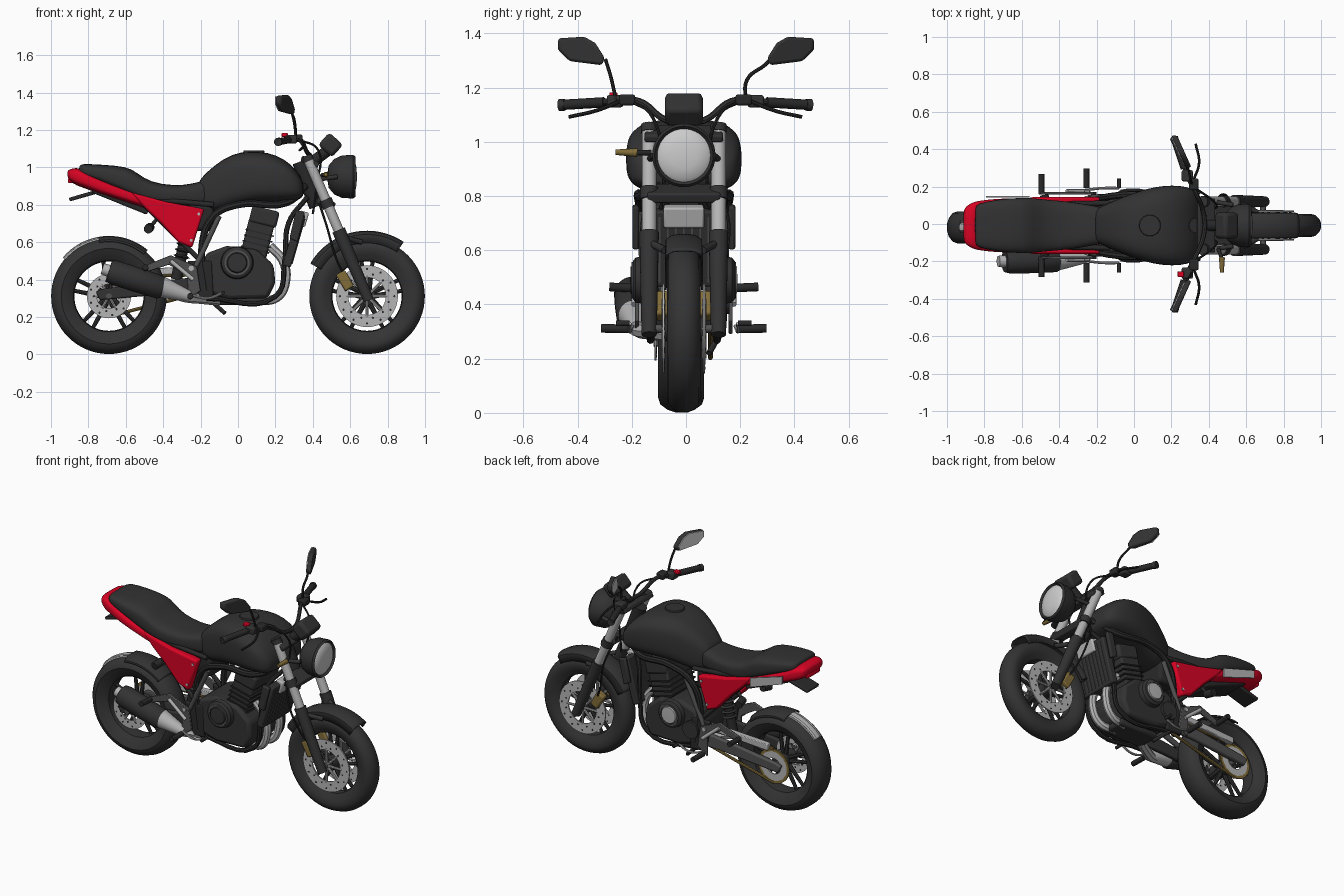
import bpy, bmesh, math
from mathutils import Vector as V

if "Cube" in bpy.data.objects:
    bpy.data.objects.remove(bpy.data.objects["Cube"])

def material(name, *c):
    m = bpy.data.materials.new(name)
    m.diffuse_color = (*c, 1)
    m.use_nodes = True
    m.node_tree.nodes["Principled BSDF"].inputs["Base Color"].default_value = m.diffuse_color
    return m

BODY = material("satin black", .032, .032, .032)
TYRE = material("tyre rubber", .034, .034, .034)
BLACK = material("frame black", .022, .022, .022)
STEEL = material("steel", .46, .46, .46)
LENS = material("clear lens", .6, .6, .6)
RED = material("red paint", .68, .001, .017)
BRASS = material("brass", .22, .15, .04)
GREY = material("engine grey", .08, .08, .08)
YC = -.008  # centre plane of the bike

def mesh(name, verts, faces, mat, bevel=0, solid=0):
    bm = bmesh.new()
    vs = [bm.verts.new(v) for v in verts]
    for f in faces:
        bm.faces.new([vs[i] for i in f])
    bmesh.ops.remove_doubles(bm, verts=bm.verts, dist=1e-5)
    bmesh.ops.recalc_face_normals(bm, faces=bm.faces)
    me = bpy.data.meshes.new(name)
    bm.to_mesh(me)
    bm.free()
    me.materials.append(mat)
    ob = bpy.data.objects.new(name, me)
    bpy.context.collection.objects.link(ob)
    if solid:
        m = ob.modifiers.new("thickness", 'SOLIDIFY')
        m.thickness = solid
    if bevel:
        m = ob.modifiers.new("bevel", 'BEVEL')
        m.width, m.segments = bevel, 2
    return ob

def lathe(name, prof, c, d, mat, seg=40, a0=0, a1=360, solid=0):
    """Revolve (radius, offset) points about direction d through c."""
    c, d = V(c), V(d).normalized()
    u = V((1, 0, 0)) if abs(d.x) < .9 else V((0, 1, 0))
    u = (u - d * u.dot(d)).normalized()
    w = u.cross(d)
    n = len(prof)
    verts = []
    for i in range(seg + 1):
        t = math.radians(a0 + (a1 - a0) * i / seg)
        verts += [c + (u * math.cos(t) + w * math.sin(t)) * r + d * a for r, a in prof]
    faces = [(i*n+j, i*n+j+1, i*n+n+j+1, i*n+n+j) for i in range(seg) for j in range(n - 1)]
    return mesh(name, verts, faces, mat, solid=solid)

def rod(name, p, q, r, mat, r2=None, seg=16):
    L = (V(q) - V(p)).length
    r2 = r if r2 is None else r2
    return lathe(name, [(0, 0), (r, 0), (r2, L), (0, L)], p, V(q) - V(p), mat, seg)

def tube(name, pts, r, mat):
    cu = bpy.data.curves.new(name, 'CURVE')
    cu.dimensions, cu.bevel_depth, cu.bevel_resolution, cu.use_fill_caps = '3D', r, 2, True
    cu.resolution_u = 6
    sp = cu.splines.new('BEZIER')
    sp.bezier_points.add(len(pts) - 1)
    for b, p in zip(sp.bezier_points, pts):
        b.co = p
        b.handle_left_type = b.handle_right_type = 'AUTO'
    cu.materials.append(mat)
    ob = bpy.data.objects.new(name, cu)
    bpy.context.collection.objects.link(ob)
    bpy.ops.object.select_all(action='DESELECT')
    ob.select_set(True)
    bpy.context.view_layer.objects.active = ob
    bpy.ops.object.convert(target='MESH')

def prism(name, outline, a0, a1, mat, axis='y', bevel=0, shear=None):
    put = (lambda u, v, a: (u, a, v)) if axis == 'y' else (lambda u, v, a: (a + (shear(u) if shear else 0), u, v))
    n = len(outline)
    verts = [put(u, v, a) for a in (a0, a1) for u, v in outline]
    faces = [tuple(range(n)), tuple(range(n, 2*n))] + [(i, (i+1) % n, n + (i+1) % n, n+i) for i in range(n)]
    return mesh(name, verts, faces, mat, bevel)

def box(name, c, size, mat, tilt=0, bevel=.008):
    """Box leaning by tilt degrees in the side plane."""
    t, (x, y, z) = math.radians(tilt), c
    hx, hy, hz = (s / 2 for s in size)
    out = [(x + a*math.cos(t) + b*math.sin(t), z - a*math.sin(t) + b*math.cos(t))
           for a, b in ((-hx, -hz), (hx, -hz), (hx, hz), (-hx, hz))]
    return prism(name, out, y - hy, y + hy, mat, bevel=bevel)

def loft(name, secs, mat, p=.6, seg=32, sub=1):
    """Skin rounded sections (x, bottom, top, half width)."""
    verts = []
    for x, zb, zt, hw in secs:
        for k in range(seg):
            t = 2 * math.pi * k / seg
            c, s = math.cos(t), math.sin(t)
            verts.append((x, YC + hw * math.copysign(abs(c)**p, c),
                          (zb+zt)/2 + (zt-zb)/2 * math.copysign(abs(s)**p, s)))
    n = len(secs)
    faces = [(i*seg+k, i*seg+(k+1) % seg, (i+1)*seg+(k+1) % seg, (i+1)*seg+k) for i in range(n-1) for k in range(seg)]
    faces += [tuple(range(seg)), tuple(range((n-1)*seg, n*seg))]
    ob = mesh(name, verts, faces, mat)
    m = ob.modifiers.new("smooth", 'SUBSURF')
    m.levels = m.render_levels = sub

# Wheels
def wheel(tag, x, y, hw):
    c = (x, y, .311)
    half = [(.2, .65), (.225, .85), (.255, 1), (.28, .9), (.3, .58), (.309, .25)]
    lathe(tag + "_tyre", [(r, -a*hw) for r, a in half] + [(r, a*hw) for r, a in half[::-1]], c, (0, 1, 0), TYRE, 64)
    rim = [(.19, -.5), (.212, -.7), (.212, .7), (.19, .5), (.185, 0), (.19, -.5)]
    lathe(tag + "_rim", [(r, a*hw) for r, a in rim], c, (0, 1, 0), BODY, 64)
    rod(tag + "_hub", (x, y-.07, .311), (x, y+.07, .311), .045, BODY, seg=24)
    rod(tag + "_axle", (x, y-.13, .311), (x, y+.13, .311), .016, GREY)
    for k in range(5):
        for o in (-9, 9):
            t = math.radians(90 + 72*k + o)
            t0 = t + math.radians(o)
            rod(tag + "_spoke", (x + .035*math.cos(t0), y, .311 + .035*math.sin(t0)),
                (x + .2*math.cos(t), y, .311 + .2*math.sin(t)), .014, BODY, .01, 8)

def disc(tag, x, y, r, ri, n):
    lathe(tag, [(ri, -.004), (r, -.004), (r, .004), (ri, .004), (ri, -.004)], (x, y, .311), (0, 1, 0), STEEL, 48)
    for k in range(n):  # drilled holes and carrier arms
        t = 2 * math.pi * k / n
        rr = ri + (r - ri) * (.3 if k % 2 else .7)
        h = (x + rr*math.cos(t), y, .311 + rr*math.sin(t))
        rod(tag + "_hole", (h[0], y-.0046, h[2]), (h[0], y+.0046, h[2]), .006, BLACK, seg=10)
        if k % 3 == 0:
            rod(tag + "_arm", (x, y, .311), (x + (ri+.01)*math.cos(t), y, .311 + (ri+.01)*math.sin(t)), .008, STEEL, seg=8)

wheel("front_wheel", .69, YC, .062)
wheel("rear_wheel", -.69, -.018, .085)
for s in (-1, 1):
    disc("front_brake_disc", .69, YC + s*.075, .165, .1, 24)
    box("front_caliper", (.572, YC + s*.08, .395), (.055, .045, .1), BRASS, -30)
disc("rear_brake_disc", -.69, -.112, .118, .065, 18)
for tag, ri, ro, m in (("rear_sprocket", .092, .11, BRASS), ("sprocket_carrier", .05, .094, STEEL)):
    lathe(tag, [(ri, -.004), (ro, -.004), (ro, .004), (ri, .004), (ri, -.004)], (-.69, .09, .311), (0, 1, 0), m)
for a, b in ((.42, .425), (.203, .335)):
    rod("chain", (-.69, .09, a), (-.18, .09, b), .009, BRASS, seg=8)
prism("chain_guard", [(-.66, .45), (-.25, .47), (-.25, .435), (-.66, .41)], .08, .117, STEEL, bevel=.004)

# Mudguards
def guard(name, x, y, r, hw, skirt, a0, a1, mat):
    lathe(name, [(r-skirt, -hw), (r-.02, -hw*.95), (r-.004, -hw*.6), (r, 0), (r-.004, hw*.6), (r-.02, hw*.95), (r-skirt, hw)],
          (x, y, .311), (0, 1, 0), mat, 28, a0, a1, .006)
guard("front_mudguard", .69, YC, .35, .07, .065, 56, 150, BODY)
guard("rear_mudguard", -.69, -.018, .322, .08, .03, 50, 100, BODY)
guard("mudguard_strip", -.69, -.018, .322, .03, .008, 85, 140, STEEL)

# Front fork, clamps and headstock
def fk(t, y):
    return V((.385 + .305*t, y, 1.02 - .71*t))
for s in (-1, 1):
    y = YC + s*.128
    rod("fork_tube", fk(-.03, y), fk(.55, y), .027, STEEL, seg=24)
    rod("fork_leg", fk(.5, y), fk(1.03, y), .036, BODY, .028, 24)
    rod("fork_cap", fk(-.06, y), fk(-.02, y), .03, BODY)
    rod("fork_clamp", fk(.27, y), fk(.33, y), .034, BODY)
    rod("fork_brace", fk(.55, y), (.66, YC + s*.07, .6), .014, BODY)
    rod("lamp_bracket", fk(.12, y), (.53, YC + s*.11, .95), .012, BODY)
rod("indicator_stalk", (.45, -.13, .96), (.47, -.185, .96), .01, BLACK)
rod("front_indicator", (.47, -.18, .96), (.47, -.26, .962), .016, BRASS, .01)
box("upper_clamp", (.385, YC, 1.03), (.1, .29, .03), BODY, 23)
box("lower_clamp", (.47, YC, .81), (.1, .27, .04), BODY, 23)
rod("headstock", (.33, YC, 1.03), (.42, YC, .79), .04, BLACK)

# Headlight and gauge
lathe("headlight_shell", [(0, -.02), (.06, -.01), (.095, .02), (.113, .06), (.117, .12), (.108, .132), (.098, .12)], (.495, YC, .95), (1, 0, 0), BODY)
lathe("headlight_lens", [(.1, .118), (.085, .13), (.05, .138), (0, .142)], (.495, YC, .95), (1, 0, 0), LENS)
box("gauge", (.495, YC, 1.12), (.09, .14, .1), BODY, -48, .018)
rod("gauge_stem", (.4, YC, 1.03), (.48, YC, 1.09), .03, BLACK)

# Handlebars, controls and mirrors
for s in (-1, 1):
    P = lambda x, y, z: (x, s*y + YC*.3, z)
    tube("handlebar", [P(.38, 0, 1.07), P(.37, .07, 1.08), P(.33, .17, 1.15), P(.29, .25, 1.15), P(.22, .46, 1.137)], .012, BODY)
    rod("grip", P(.268, .3, 1.146), P(.213, .465, 1.136), .019, BLACK)
    rod("bar_end", P(.22, .445, 1.137), P(.213, .465, 1.136), .022, BODY)
    box("switch_block", P(.285, .26, 1.15), (.06, .06, .045), BODY)
    box("lever_perch", P(.32, .215, 1.155), (.05, .06, .04), BLACK)
    tube("lever", [P(.32, .24, 1.15), P(.348, .33, 1.115), P(.33, .43, 1.092)], .007, BLACK)
    stalk = [P(.31, .255, 1.15), P(.3, .275, 1.24), P(.285, .295, 1.305)] if s < 0 else \
        [P(.31, .222, 1.15), P(.305, .228, 1.23), P(.29, .295, 1.285), P(.27, .33, 1.32)]
    tube("mirror_stalk", stalk, .007, BLACK)
    out = [(s*u, v) for u, v in ((.472, 1.382), (.375, 1.388), (.335, 1.365), (.3, 1.31), (.31, 1.283), (.43, 1.298), (.473, 1.34))]
    lean = lambda u: (.47 - abs(u)) * .45
    prism("mirror_shell", out, .2, .232, BODY, 'x', .01, lean)
    mid = [(s*.39 + (u - s*.39)*.9, 1.335 + (v-1.335)*.9) for u, v in out]
    prism("mirror_glass", mid, .195, .201, LENS, 'x', 0, lean)
    tube("cable", [P(.32, .2, 1.15), P(.43, .12, 1.09), P(.42, .08, .9), P(.4, .09, .75)], .006, BLACK)
    tube("brake_hose", [P(.42, .1, .85), P(.47, .16, .7), P(.53, .12, .5), P(.57, .09, .42)], .006, BLACK)
box("stop_switch", (.25, -.268, 1.173), (.035, .03, .02), RED, bevel=.004)

# Fuel tank and seat
loft("fuel_tank", [(-.21, .8, .92, .08), (-.2, .785, .94, .09), (-.13, .755, 1.01, .125), (-.03, .79, 1.075, .165), (.06, .805, 1.085, .195),
     (.16, .81, 1.082, .215), (.25, .81, 1.045, .214), (.315, .82, .985, .198), (.345, .84, .93, .165), (.352, .86, .9, .13)], BODY)
rod("fuel_cap", (.085, YC, 1.07), (.085, YC, 1.09), .06, BODY, .055, 32)
loft("seat", [(-.85, .965, 1.005, .1), (-.84, .955, 1.02, .115), (-.74, .92, 1.015, .14), (-.59, .85, 1.005, .15), (-.54, .83, .97, .146), (-.47, .8, .92, .138),
     (-.34, .8, .9, .128), (-.24, .79, .912, .11), (-.17, .79, .935, .1), (-.16, .81, .92, .085)], BODY)

# Red tail and side panels
loft("tail_cowl", [(-.912, .955, .975, .07), (-.905, .93, .99, .1), (-.86, .9, 1.0, .126), (-.83, .893, .985, .132), (-.75, .86, .945, .143), (-.6, .815, .885, .148),
     (-.5, .78, .86, .146), (-.45, .77, .84, .13)], RED)
for s in (-1, 1):
    prism("side_panel", [(-.57, .865), (-.38, .815), (-.18, .778), (-.245, .57), (-.32, .6), (-.42, .71), (-.5, .785)],
          YC + s*.1, YC + s*.153, RED, bevel=.012)
    for x, z in ((-.25, .61), (-.21, .75)):
        rod("panel_bolt", (x, YC + s*.14, z), (x, YC + s*.157, z), .008, STEEL)
prism("tail_strip", [(-.79, .935), (-.56, .865), (-.56, .805), (-.79, .885)], .141, .149, STEEL)
box("plate_holder", (-.83, YC, .848), (.15, .12, .02), BLACK, -16, .006)
box("rear_lamp", (-.895, YC, .93), (.03, .13, .03), RED, bevel=.01)
box("undertail", (-.63, YC, .82), (.32, .18, .03), BLACK, 22)
for s in (-1, 1):
    rod("rear_indicator", (-.47, YC + s*.1, .68), (-.48, YC + s*.16, .67), .024, BLACK)
    rod("indicator_arm", (-.42, YC + s*.09, .74), (-.47, YC + s*.11, .68), .01, BLACK)

# Frame, swingarm and shock
for s in (-1, 1):
    Q = lambda x, y, z: (x, YC + s*y, z)
    tube("main_rail", [Q(.36, .04, .9), Q(.26, .14, .81), Q(0, .165, .8), Q(-.13, .155, .74), Q(-.19, .14, .6), Q(-.17, .14, .34)], .019, BLACK)
    tube("down_tube", [Q(.37, .03, .84), Q(.27, .1, .7), Q(.25, .12, .5), Q(.2, .12, .31), Q(-.17, .13, .3)], .014, BLACK)
    rod("subframe_stay", Q(-.2, .13, .5), Q(-.5, .11, .8), .014, BLACK)
    rod("subframe_rail", Q(-.13, .12, .8), Q(-.6, .11, .84), .014, BLACK)
    rod("engine_strut", Q(-.1, .155, .74), Q(-.24, .15, .44), .014, GREY)
    prism("swingarm", [(-.76, .335), (-.74, .29), (-.35, .325), (-.16, .33), (-.16, .42), (-.35, .4), (-.72, .35)], YC + s*.105, YC + s*.135, GREY if s > 0 else BODY, bevel=.008)
    prism("pivot_plate", [(-.27, .5), (-.14, .5), (-.13, .3), (-.24, .3)], YC + s*.13, YC + s*.155, BLACK, bevel=.008)
    # Foot rests and hangers
    rod("rider_peg", Q(-.255, .2, .31), Q(-.255, .305, .312), .016, BLACK)
    rod("passenger_peg", Q(-.495, .17, .46), Q(-.495, .275, .465), .016, BLACK)
    prism("peg_hanger", [(-.51, .47), (-.36, .53), (-.22, .47), (-.2, .34), (-.27, .29), (-.27, .42), (-.37, .48), (-.49, .44)], YC + s*.165, YC + s*.18, GREY, bevel=.004)
    rod("heel_guard", Q(-.36, .183, .5), Q(-.24, .183, .4), .011, STEEL)
    rod("hanger_bolt", Q(-.25, .17, .46), Q(-.25, .187, .46), .014, STEEL)
    tube("foot_lever", [Q(-.26, .19, .32), Q(-.16, .2, .3), Q(-.08, .2, .33)], .007, STEEL)
    rod("lever_toe", Q(-.08, .2, .33), Q(-.08, .25, .33), .01, BLACK)
rod("shock_body", (-.27, YC, .68), (-.33, YC, .4), .03, BLACK)
for k in range(6):
    t = k / 6
    lathe("shock_coil", [(.03, -.008), (.045, 0), (.03, .008)], (-.275 - .04*t, YC, .65 - .19*t), (-.06, 0, -.28), BODY, 20)
box("airbox", (-.2, YC, .73), (.14, .18, .14), BLACK, bevel=.02)
rod("side_stand", (-.16, .13, .3), (-.07, .085, .22), .011, BLACK)

# Engine and radiator
prism("crankcase", [(-.17, .33), (-.05, .295), (.16, .3), (.2, .38), (.19, .48), (.1, .56), (-.06, .58), (-.17, .54), (-.2, .44)], YC-.15, YC+.15, BODY, bevel=.02)
box("cylinder_block", (.105, YC, .62), (.14, .24, .2), BODY, 14, .012)
box("cylinder_head", (.14, YC, .735), (.15, .25, .09), BODY, 14, .015)
for k in range(4):
    box("cooling_fin", (.092 + .008*k, YC, .56 + .03*k), (.155, .255, .008), BLACK, 14, 0)
for s, m in ((-1, BODY), (1, STEEL)):
    lathe("engine_cover", [(.088, 0), (.083, .03), (.07, .04), (.05, .04)], (-.005, YC + s*.148, .49), (0, s, 0), BODY)
    lathe("cover_ring", [(.067, .036), (.067, .045), (.057, .045), (.057, .036)], (-.005, YC + s*.148, .49), (0, s, 0), GREY)
    lathe("cover_cap", [(.055, .038), (.05, .048), (0, .05)], (-.005, YC + s*.148, .49), (0, s, 0), m)
    prism("radiator_shroud", [(.275, .62), (.31, .77), (.358, .76), (.32, .6)], YC + s*.165, YC + s*.19, BODY, bevel=.008)
rod("sprocket_cover", (-.14, .12, .42), (-.14, .16, .42), .055, BODY)
box("radiator", (.3, YC, .61), (.045, .3, .29), BODY, 16)
for k in range(9):
    box("radiator_fin", (.323, YC - .12 + .03*k, .603), (.006, .006, .25), GREY, 16, 0)
box("radiator_tank", (.345, YC, .725), (.05, .15, .08), STEEL, 16)

# Exhaust
for s in (-1, 1):
    tube("header_pipe", [(.17, YC + s*.06, .58), (.24, YC + s*.06, .5), (.255, YC + s*.06, .39), (.21, YC + s*.055, .305), (.1, YC + s*.04, .285)], .024, STEEL)
box("collector", (.02, YC, .285), (.28, .16, .04), BODY, bevel=.015)
tube("link_pipe", [(-.1, -.06, .29), (-.2, -.13, .3), (-.29, -.18, .31), (-.36, -.19, .335)], .03, STEEL)
rod("muffler_cone", (-.26, -.18, .31), (-.41, -.192, .36), .03, STEEL, .058, 28)
lathe("muffler", [(.05, -.01), (.063, .01), (.066, .15), (.066, .27), (.058, .3), (0, .3)], (-.405, -.194, .355), (-.28, -.006, .09), BODY)
rod("muffler_tip", (-.67, -.2, .44), (-.725, -.2, .458), .034, STEEL, .03, 24)

# Soften round surfaces, keep edges crisp
bpy.ops.object.select_all(action='SELECT')
bpy.context.view_layer.objects.active = bpy.context.selected_objects[0]
bpy.ops.object.shade_smooth_by_angle(angle=math.radians(38))
